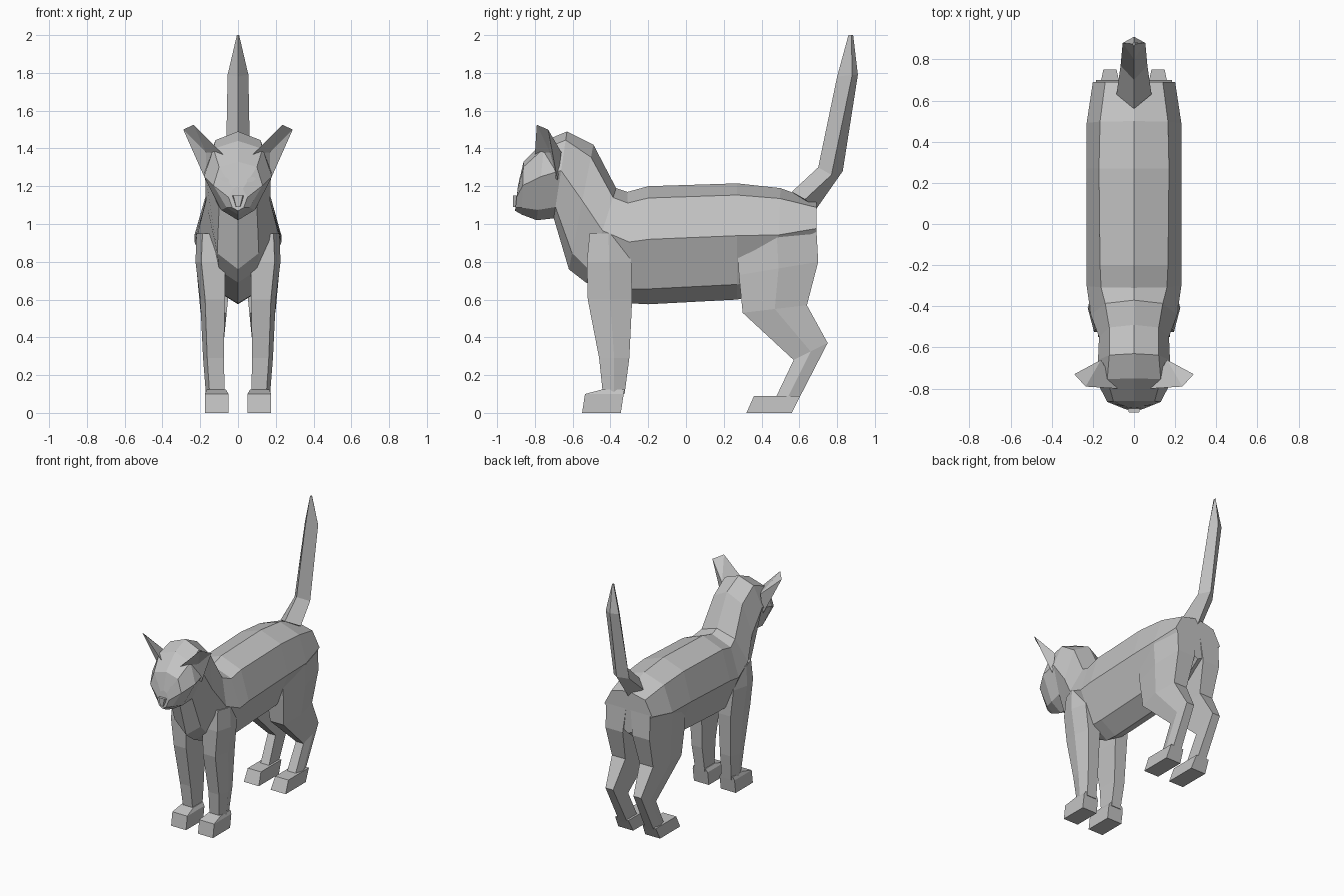
import bpy
import bmesh
import math
from mathutils import Vector
from mathutils.bvhtree import BVHTree

default_cube = bpy.data.objects.get("Cube")
if default_cube:
    bpy.data.objects.remove(default_cube, do_unlink=True)

# One plain grey for the whole animal
grey = bpy.data.materials.new("plain_grey")
grey.use_nodes = True
colour = (.55, .55, .55, 1)
grey.diffuse_color = colour
grey.node_tree.nodes["Principled BSDF"].inputs["Base Color"].default_value = colour


def finish(name, mesh_data):
    """Turn a bmesh into a flat shaded, grey object."""
    bmesh.ops.recalc_face_normals(mesh_data, faces=mesh_data.faces)
    mesh = bpy.data.meshes.new(name)
    mesh_data.to_mesh(mesh)
    mesh_data.free()
    mesh.materials.append(grey)
    part = bpy.data.objects.new(name, mesh)
    bpy.context.collection.objects.link(part)
    return part


def loft(name, rings):
    """Skin a list of closed rings and cap both ends."""
    bm = bmesh.new()
    loops = [[bm.verts.new(point) for point in ring] for ring in rings]
    for first, second in zip(loops, loops[1:]):
        count = len(first)
        for i in range(count):
            j = (i + 1) % count
            bm.faces.new((first[i], first[j], second[j], second[i]))
    bm.faces.new(loops[0])
    bm.faces.new(loops[-1])
    return finish(name, bm)


def mirrored(rings, side):
    return [[(x * side, y, z) for x, y, z in ring] for ring in rings]


def trunk_ring(top_y, top_z, low_y, low_z, ridge, wide, belly):
    """Eight-sided ring on a tilted line from the spine to the underside."""
    top, low = Vector((0, top_y, top_z)), Vector((0, low_y, low_z))
    right = [top.lerp(low, part) + Vector((width, 0, 0))
             for part, width in ((.1, ridge), (.45, wide), (.87, belly))]
    left = [Vector((-p.x, p.y, p.z)) for p in reversed(right)]
    return [top, *right, low, *left]


def leg_ring(front_y, front_z, back_y, back_z, inner, outer):
    """Five-sided ring with a ridge along the outside of the leg."""
    front, back = Vector((0, front_y, front_z)), Vector((0, back_y, back_z))
    bevel = inner + (outer - inner) * .8
    return [front.lerp(back, part) + Vector((x, 0, 0))
            for part, x in ((0, inner), (0, bevel), (.5, outer), (1, bevel), (1, inner))]


def box_ring(z, front, back, inner, outer):
    return [(inner, front, z), (outer, front, z), (outer, back, z), (inner, back, z)]


# Rump, barrel, chest, neck and head in one skin
body = loft("body_and_head", [trunk_ring(*row) for row in (
    (.69, 1.12, .69, .8, .14, .2, .08),
    (.5, 1.19, .48, .64, .165, .23, .1),
    (.27, 1.215, .27, .6, .17, .23, .13),
    (-.2, 1.2, -.2, .575, .165, .23, .13),
    (-.31, 1.17, -.29, .58, .16, .23, .13),
    (-.37, 1.19, -.53, .69, .14, .21, .1),
    (-.49, 1.42, -.62, .76, .12, .17, .11),
    (-.63, 1.49, -.7, 1.03, .12, .175, .1),
    (-.75, 1.44, -.79, 1.02, .13, .18, .09),
    (-.86, 1.33, -.87, 1.05, .1, .13, .06),
    (-.89, 1.2, -.905, 1.07, .025, .05, .03))])

# Nose tip
loft("nose", [[(-w, y, 1.15), (w, y, 1.15), (w * .4, y, 1.09), (-w * .4, y, 1.09)]
              for y, w in ((-.88, .035), (-.915, .025))])

# Diamond-section tail: front edge, side edges, back edge
tail_rows = (
    (.56, 1.17, .63, 1.13, .69, 1.08, .085),
    (.7, 1.3, .77, 1.26, .83, 1.28, .065),
    (.8, 1.78, .88, 1.79, .91, 1.79, .055),
    (.86, 2, .875, 2, .885, 2, .006))
loft("tail", [[(0, fy, fz), (w, my, mz), (0, by, bz), (-w, my, mz)]
              for fy, fz, my, mz, by, bz, w in tail_rows])

front_leg_rows = (
    (-.51, .95, -.31, .95, .06, .22),
    (-.525, .8, -.29, .8, .07, .225),
    (-.52, .6, -.285, .6, .07, .2),
    (-.46, .29, -.3, .29, .075, .185),
    (-.44, .1, -.325, .1, .07, .17))
hind_leg_rows = (
    (.27, .92, .69, .98, .02, .225),
    (.28, .73, .7, .8, .04, .22),
    (.3, .53, .64, .57, .06, .2),
    (.57, .28, .75, .37, .085, .165),
    (.47, .07, .59, .06, .075, .165))

# Eye shapes are laid onto the face surface
surface = BVHTree.FromObject(body, bpy.context.evaluated_depsgraph_get())

for side, word in ((1, "left"), (-1, "right")):
    # Legs and paws
    for place, rows in (("front", front_leg_rows), ("hind", hind_leg_rows)):
        rings = [leg_ring(*row) for row in rows]
        loft(f"{word}_{place}_leg", mirrored(rings, side))
    front_paw = [box_ring(0, -.55, -.345, .05, .175),
                 box_ring(.1, -.535, -.33, .05, .175),
                 box_ring(.125, -.44, -.325, .065, .165)]
    loft(f"{word}_front_paw", mirrored(front_paw, side))
    hind_paw = [box_ring(0, .32, .56, .05, .175),
                box_ring(.09, .36, .605, .06, .17)]
    loft(f"{word}_hind_paw", mirrored(hind_paw, side))

    # Ear: a rim with a hollow point in front and a bulge behind
    ear = bmesh.new()
    rim = [ear.verts.new((x * side, y, z)) for x, y, z in (
        (.08, -.8, 1.37), (.235, -.79, 1.525), (.29, -.73, 1.5), (.17, -.68, 1.23))]
    hollow = ear.verts.new((.17 * side, -.72, 1.38))
    bulge = ear.verts.new((.16 * side, -.66, 1.38))
    for a, b in zip(rim, rim[1:] + rim[:1]):
        ear.faces.new((a, b, hollow))
        ear.faces.new((b, a, bulge))
    finish(f"{word}_ear", ear)

    # Almond eye
    eye = bmesh.new()
    outline = []
    for step in range(6):
        angle = step * math.tau / 6
        x = side * (.07 + .025 * math.cos(angle))
        z = 1.235 + .014 * math.sin(angle) + .2 * (abs(x) - .07)
        hit = surface.ray_cast(Vector((x, -2, z)), Vector((0, 1, 0)))[0]
        if hit:
            outline.append(eye.verts.new(hit - Vector((0, .004, 0))))
    eye.faces.new(outline)
    finish(f"{word}_eye", eye)
